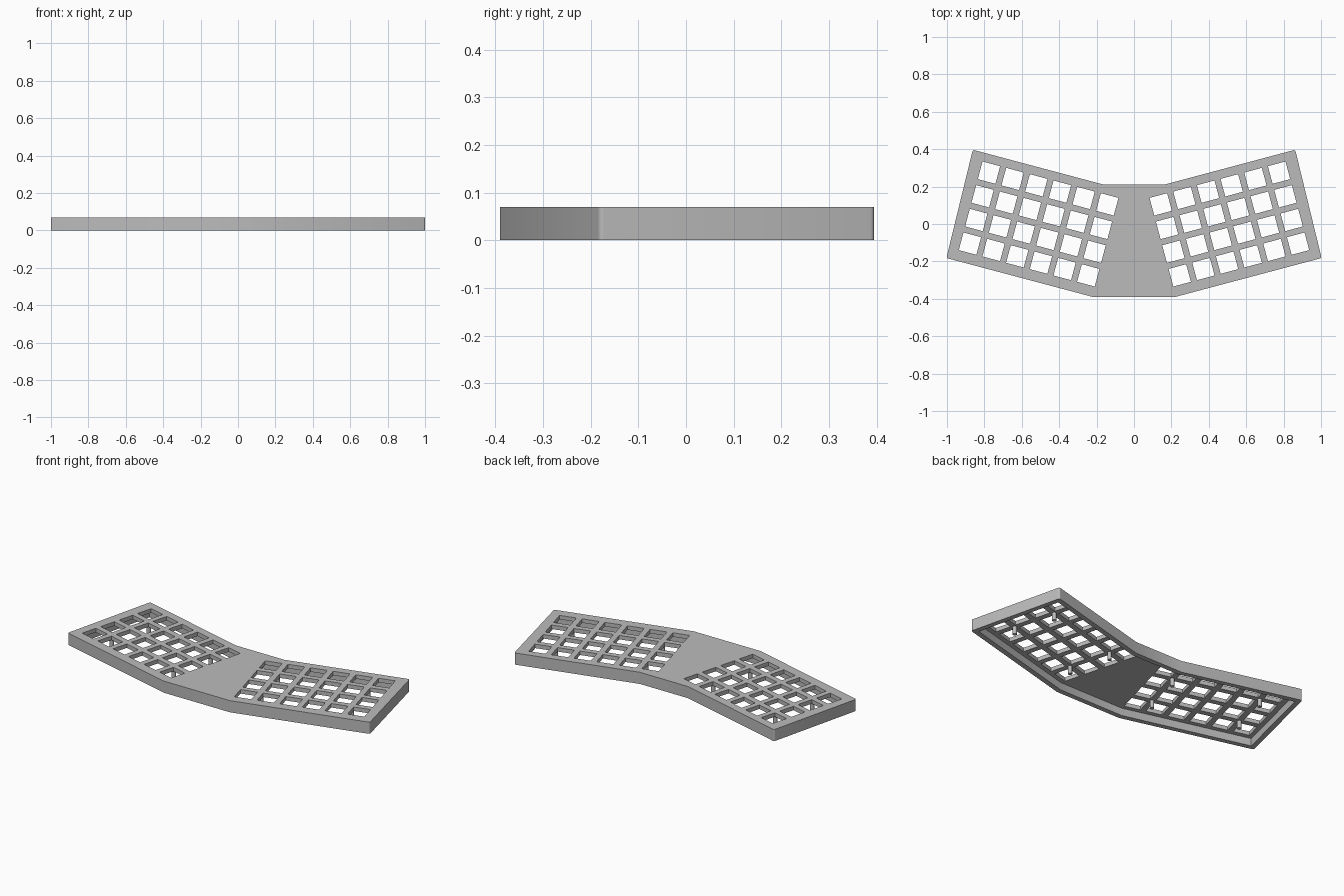
import bpy, bmesh
from math import radians
from mathutils import Matrix, Vector

if "Cube" in bpy.data.objects:
    bpy.data.objects.remove(bpy.data.objects["Cube"])

HEIGHT, PLATE, WALL = 0.07, 0.024, 0.03
PITCH, HOLE = 0.131, 0.0975
TILT, CENTRE = 15, 0.51

grey = bpy.data.materials.new("matte_grey")
grey.use_nodes = True
grey.diffuse_color = (0.5, 0.5, 0.5, 1)
grey.node_tree.nodes["Principled BSDF"].inputs["Base Color"].default_value = (0.5, 0.5, 0.5, 1)


def make_object(name, bm):
    bmesh.ops.recalc_face_normals(bm, faces=bm.faces)
    mesh = bpy.data.meshes.new(name)
    bm.to_mesh(mesh)
    bm.free()
    mesh.materials.append(grey)
    obj = bpy.data.objects.new(name, mesh)
    bpy.context.collection.objects.link(obj)
    return obj


def activate(obj):
    bpy.ops.object.select_all(action='DESELECT')
    obj.select_set(True)
    bpy.context.view_layer.objects.active = obj


def half_matrix(side):
    """Frame of one tilted key field; side is +1 for left, -1 for right."""
    return (Matrix.Translation((side * CENTRE, 0, 0))
            @ Matrix.Rotation(radians(side * TILT), 4, 'Z'))


# Case: bent outline, raised to full height
half = [(0.16, 0.21), (0.862, 0.397), (1.003, -0.182), (0.22, -0.39)]
outline = half + [(-x, y) for x, y in reversed(half)]
bm = bmesh.new()
base = bm.faces.new([bm.verts.new((x, y, 0)) for x, y in outline])
top = bmesh.ops.extrude_face_region(bm, geom=[base], use_keep_orig=True)
bmesh.ops.translate(bm, vec=(0, 0, HEIGHT),
                    verts=[v for v in top["geom"] if isinstance(v, bmesh.types.BMVert)])
bmesh.ops.recalc_face_normals(bm, faces=bm.faces)

# Hollow underside
bm.faces.ensure_lookup_table()
floor = min(bm.faces, key=lambda f: f.calc_center_median().z)
bmesh.ops.inset_region(bm, faces=[floor], thickness=WALL, use_even_offset=True)
bmesh.ops.inset_region(bm, faces=[floor], thickness=0, depth=PLATE - HEIGHT)

# Rounded end corners
corners = [e for e in bm.edges
           if abs(e.verts[0].co.z - e.verts[1].co.z) > HEIGHT * 0.95
           and abs(e.verts[0].co.x) > 0.5]
bmesh.ops.bevel(bm, geom=corners, offset=0.01, segments=4, profile=0.5, affect='EDGES')
case = make_object("keyboard_case", bm)

# Key openings, cut through the plate
bm = bmesh.new()
for side in (1, -1):
    for col in range(6):
        for row in range(4):
            place = Matrix.Translation(((col - 2.5) * PITCH, (row - 1.5) * PITCH, HEIGHT))
            size = Matrix.Diagonal((HOLE, HOLE, HEIGHT * 2, 1))
            bmesh.ops.create_cube(bm, size=1, matrix=half_matrix(side) @ place @ size)
cutter = make_object("key_opening_cutter", bm)
cutter.hide_render = True

cut = case.modifiers.new("key_openings", 'BOOLEAN')
cut.operation, cut.solver, cut.object = 'DIFFERENCE', 'EXACT', cutter
activate(case)
bpy.ops.object.modifier_apply(modifier=cut.name)
bpy.data.objects.remove(cutter)
bpy.ops.object.shade_smooth_by_angle(angle=radians(30))

# Mounting pegs under the plate, four per half
peg_height = HEIGHT - PLATE + 0.006
for side, label in ((1, "left"), (-1, "right")):
    bm = bmesh.new()
    for u in (-2, 2):
        for v in (-1, 1):
            place = Matrix.Translation(Vector((u * PITCH, v * PITCH, peg_height / 2)))
            bmesh.ops.create_cone(bm, cap_ends=True, segments=20, radius1=0.012,
                                  radius2=0.012, depth=peg_height,
                                  matrix=half_matrix(side) @ place)
    activate(make_object(label + "_mounting_pegs", bm))
    bpy.ops.object.shade_smooth_by_angle(angle=radians(30))
